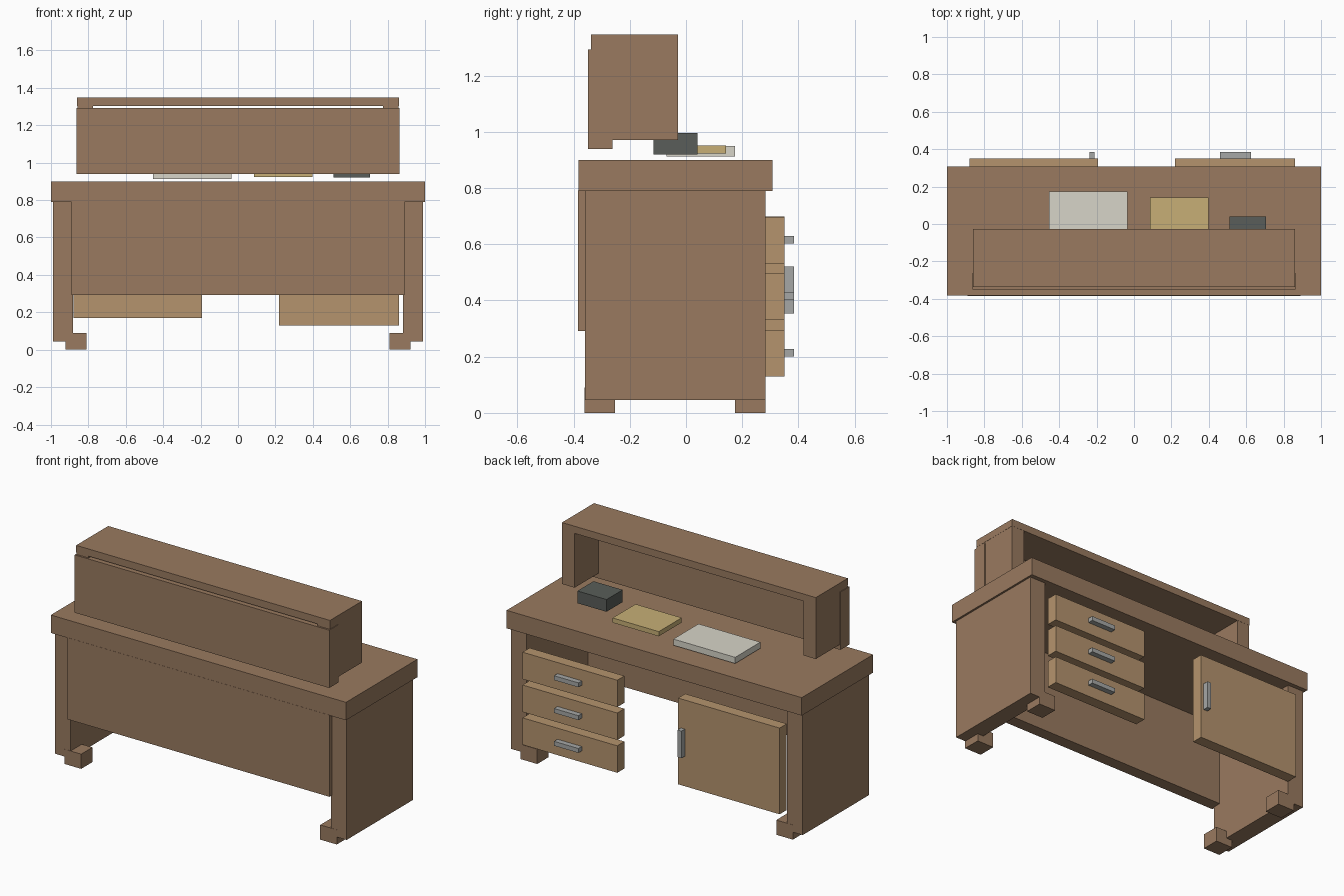
import bpy

if "Cube" in bpy.data.objects:
    bpy.data.objects.remove(bpy.data.objects["Cube"])


def material(name, rgb):
    m = bpy.data.materials.new(name)
    m.diffuse_color = (*rgb, 1)
    m.use_nodes = True
    m.node_tree.nodes["Principled BSDF"].inputs["Base Color"].default_value = m.diffuse_color
    return m


WOOD = material("walnut", (0.32, 0.195, 0.115))
FRONT = material("light_wood", (0.46, 0.295, 0.155))
METAL = material("metal", (0.38, 0.39, 0.38))
PAPER = material("paper", (0.68, 0.66, 0.58))
TAN = material("tan_cover", (0.57, 0.43, 0.18))
DARK = material("dark_grey", (0.10, 0.11, 0.10))


def box(name, x, y, z, mat):
    """Box from (min, max) pairs on each axis."""
    bpy.ops.mesh.primitive_cube_add(size=1, location=[sum(r) / 2 for r in (x, y, z)])
    o = bpy.context.object
    o.name = name
    o.scale = [r[1] - r[0] for r in (x, y, z)]
    bpy.ops.object.transform_apply(location=False, rotation=False, scale=True)
    o.data.materials.append(mat)
    return o


# Desk body
box("desktop", (-1, 1), (-0.383, 0.308), (0.79, 0.90), WOOD)
box("modesty_panel", (-0.89, 0.89), (-0.384, -0.31), (0.292, 0.792), WOOD)

# Hutch top and back
box("hutch_top", (-0.86, 0.86), (-0.338, -0.028), (1.303, 1.347), WOOD)
box("hutch_back", (-0.863, 0.863), (-0.349, -0.262), (0.938, 1.292), WOOD)

# Mirrored side panels, feet and hutch sides
for s, side in ((-1, "left"), (1, "right")):
    def span(a, b):
        return tuple(sorted((s * a, s * b)))
    box(side + "_side_panel", span(0.882, 0.988), (-0.36, 0.282), (0.045, 0.795), WOOD)
    box(side + "_hutch_side", span(0.775, 0.859), (-0.338, -0.029), (0.97, 1.305), WOOD)
    for y, end in (((-0.361, -0.252), "front"), ((0.174, 0.283), "back")):
        box(f"{side}_{end}_foot", span(0.81, 0.922), y, (0, 0.09), WOOD)

# Three drawer fronts with bar handles
for i in range(3):
    z = 0.13 + 0.201 * i
    box(f"drawer_{i + 1}", (0.22, 0.862), (0.282, 0.351), (z, z + 0.165), FRONT)
    box(f"drawer_handle_{i + 1}", (0.46, 0.625), (0.351, 0.384),
        (z + 0.07, z + 0.097), METAL)

# Cupboard door with upright handle
box("door", (-0.88, -0.192), (0.282, 0.351), (0.17, 0.698), FRONT)
box("door_handle", (-0.238, -0.211), (0.351, 0.384), (0.354, 0.52), METAL)

# Items on the desk
box("paper_stack", (-0.455, -0.036), (-0.07, 0.174), (0.912, 0.95), PAPER)
box("notebook", (0.085, 0.398), (-0.08, 0.142), (0.922, 0.951), TAN)
box("storage_box", (0.51, 0.707), (-0.115, 0.041), (0.92, 0.995), DARK)
